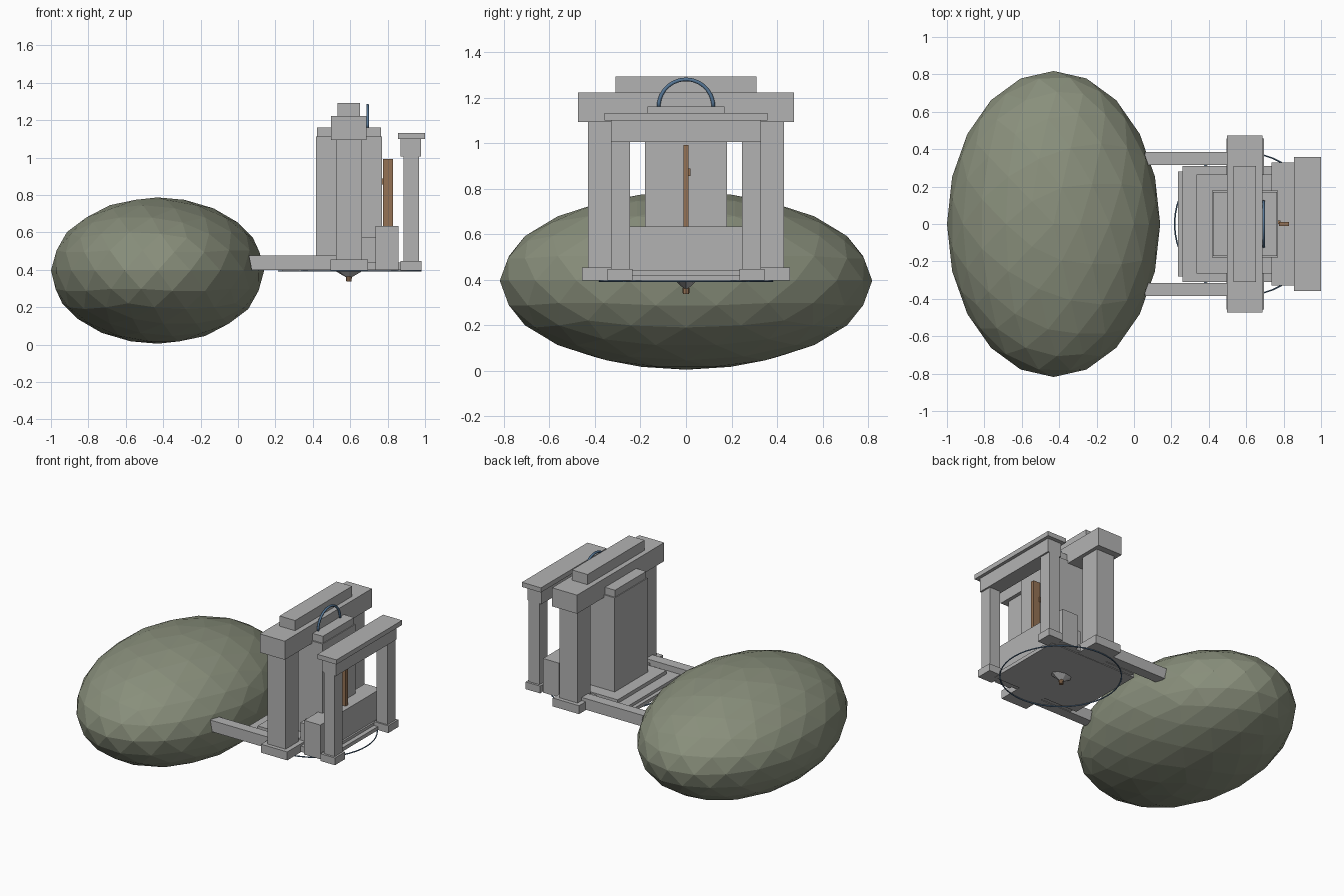
import bpy, bmesh, math
from mathutils import Matrix, Vector

if "Cube" in bpy.data.objects:
    bpy.data.objects.remove(bpy.data.objects["Cube"])


def material(name, color):
    m = bpy.data.materials.new(name)
    m.diffuse_color = (*color, 1)
    m.use_nodes = True
    m.node_tree.nodes["Principled BSDF"].inputs["Base Color"].default_value = m.diffuse_color
    return m


STONE = material("grey stone", (0.45, 0.45, 0.45))
MOSS = material("moss green", (0.25, 0.275, 0.20))
WOOD = material("brown wood", (0.30, 0.17, 0.09))
BLUE = material("steel blue", (0.09, 0.18, 0.30))


def finish(name, bm, mat):
    bmesh.ops.recalc_face_normals(bm, faces=bm.faces)
    me = bpy.data.meshes.new(name)
    bm.to_mesh(me)
    bm.free()
    me.materials.append(mat)
    ob = bpy.data.objects.new(name, me)
    bpy.context.collection.objects.link(ob)
    return ob


def box(name, x, y, z, mat=STONE, slant=0.0):
    """Box from (min, max) ranges; slant moves the low back edge forward."""
    bm = bmesh.new()
    bmesh.ops.create_cube(bm, size=1)
    for v in bm.verts:
        low_back = v.co.x < 0 and v.co.z < 0
        v.co = Vector([r[0] if c < 0 else r[1] for c, r in zip(v.co, (x, y, z))])
        if low_back:
            v.co.x += slant
    return finish(name, bm, mat)


def pair(name, x, y, z, slant=0.0):
    box(name + "_left", x, y, z, slant=slant)
    box(name + "_right", x, (-y[1], -y[0]), z, slant=slant)


def hoop(name, center, radius, tube, axis, start, end, steps, sides=6):
    """Tube swept along an arc around the x or z axis."""
    bm = bmesh.new()
    full = abs(end - start - math.tau) < 1e-6
    rings = []
    for i in range(steps if full else steps + 1):
        a = start + (end - start) * i / steps
        ring = []
        for j in range(sides):
            b = math.tau * j / sides
            r, h = radius + tube * math.cos(b), tube * math.sin(b)
            u, w = r * math.cos(a), r * math.sin(a)
            p = Vector((h, u, w)) if axis == "x" else Vector((u, w, h))
            ring.append(bm.verts.new(p + Vector(center)))
        rings.append(ring)
    n = len(rings)
    for i in range(n if full else n - 1):
        p, q = rings[i], rings[(i + 1) % n]
        for j in range(sides):
            k = (j + 1) % sides
            bm.faces.new((p[j], p[k], q[k], q[j]))
    if not full:
        bm.faces.new(rings[0])
        bm.faces.new(rings[-1])
    ob = finish(name, bm, BLUE)
    for f in ob.data.polygons:
        f.use_smooth = True
    return ob


# Large faceted boulder
bm = bmesh.new()
bmesh.ops.create_icosphere(bm, subdivisions=3, radius=1,
                           matrix=Matrix.Translation((-0.43, 0, 0.396))
                           @ Matrix.Diagonal((0.57, 0.818, 0.391, 1)))
finish("boulder", bm, MOSS)

# Floor: stacked slabs and the two beams reaching into the boulder
box("floor_plate", (0.235, 0.90), (-0.28, 0.28), (0.395, 0.42))
box("floor_slab", (0.26, 0.87), (-0.31, 0.31), (0.40, 0.44))
box("shrine_plinth", (0.335, 0.77), (-0.265, 0.265), (0.43, 0.465))
pair("floor_beam", (0.058, 0.66), (0.315, 0.385), (0.40, 0.477), slant=0.015)

# Great gate: bases, pillars, lintel and crown
pair("gate_base", (0.495, 0.695), (0.26, 0.457), (0.397, 0.455))
pair("gate_pillar", (0.525, 0.663), (0.29, 0.43), (0.455, 1.096))
box("gate_lintel", (0.498, 0.688), (-0.474, 0.474), (1.094, 1.222))
box("gate_crown", (0.533, 0.652), (-0.31, 0.31), (1.222, 1.292))

# Inner shrine with cap
box("shrine_body", (0.417, 0.77), (-0.18, 0.18), (0.44, 1.112))
box("shrine_cap", (0.422, 0.765), (-0.17, 0.17), (1.112, 1.16))

# Steps in front of the shrine
box("low_step", (0.66, 0.74), (-0.265, 0.265), (0.42, 0.575))
box("high_step", (0.735, 0.858), (-0.33, 0.33), (0.40, 0.635))

# Front porch: bases, columns, lintel and cornice
pair("porch_base", (0.87, 0.98), (0.235, 0.345), (0.397, 0.447))
pair("porch_column", (0.885, 0.967), (0.245, 0.33), (0.447, 1.005))
box("porch_lintel", (0.87, 0.978), (-0.33, 0.33), (1.005, 1.10))
box("porch_cornice", (0.855, 1.0), (-0.357, 0.357), (1.10, 1.132))

# Open door leaf with handle
box("door_leaf", (0.775, 0.828), (-0.012, 0.012), (0.635, 0.993), WOOD)
box("door_handle", (0.77, 0.782), (0.0, 0.02), (0.855, 0.888), WOOD)

# Blue arch above the shrine and blue hoop under the floor
hoop("arch", (0.693, 0, 1.16), 0.12, 0.008, "x", 0, math.pi, 20)
hoop("floor_hoop", (0.597, 0, 0.394), 0.38, 0.004, "z", 0, math.tau, 48)

# Hanging cone with wooden tip under the floor
bm = bmesh.new()
bmesh.ops.create_cone(bm, cap_ends=True, segments=8, radius1=0.015, radius2=0.075,
                      depth=0.035, matrix=Matrix.Translation((0.593, 0, 0.3775))
                      @ Matrix.Diagonal((1, 0.6, 1, 1)))
finish("hanging_cone", bm, STONE)
bm = bmesh.new()
bmesh.ops.create_cone(bm, cap_ends=True, segments=8, radius1=0.014, radius2=0.016,
                      depth=0.026, matrix=Matrix.Translation((0.593, 0, 0.351)))
finish("cone_tip", bm, WOOD)
